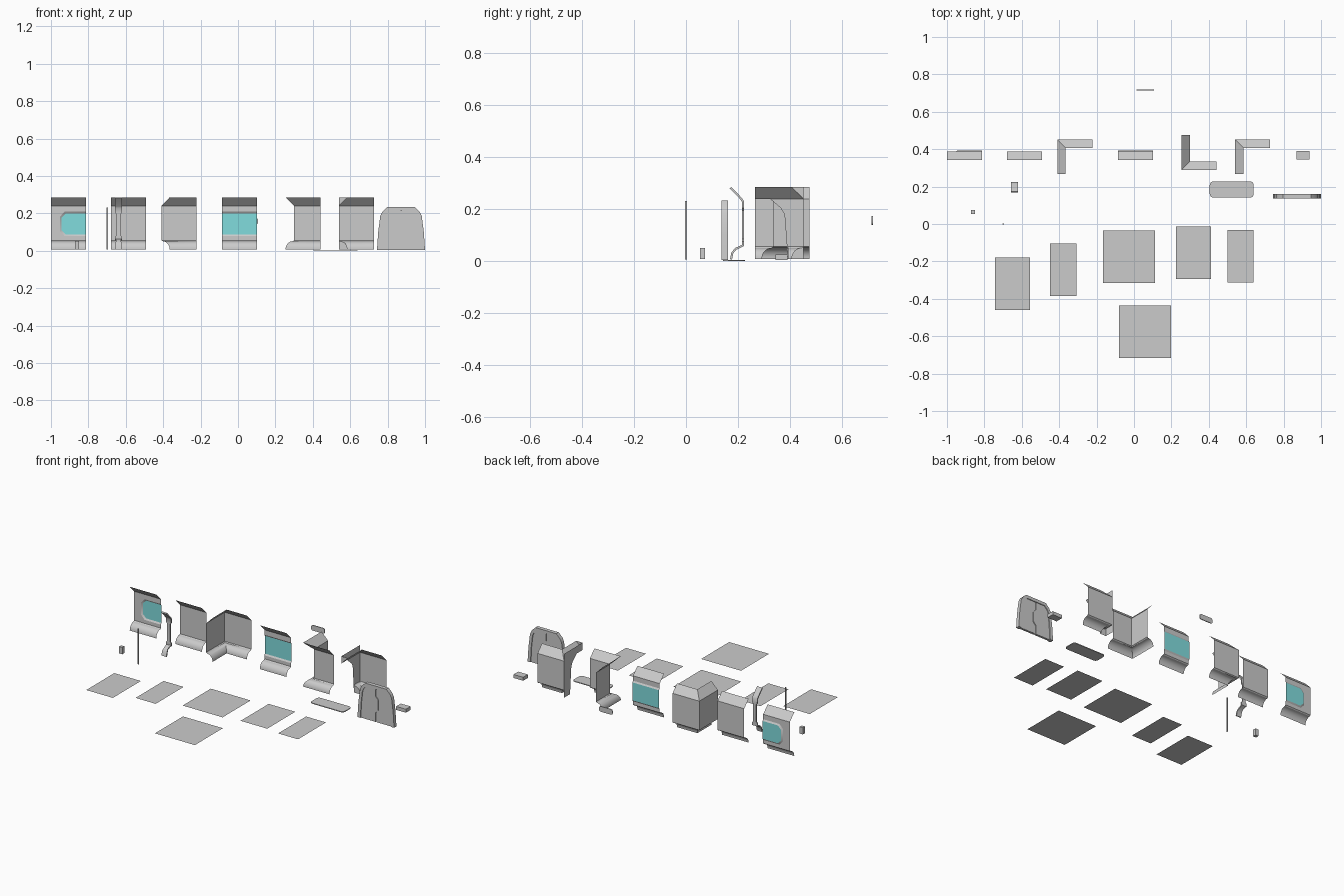
import bpy, math
from math import sin, cos, pi

if "Cube" in bpy.data.objects:
    bpy.data.objects.remove(bpy.data.objects["Cube"])

glass = bpy.data.materials.new("window_cyan")
glass.diffuse_color = (0.22, 0.72, 0.73, 1)
glass.use_nodes = True
glass.node_tree.nodes["Principled BSDF"].inputs["Base Color"].default_value = glass.diffuse_color


def make(name, verts, faces, mat=None):
    me = bpy.data.meshes.new(name)
    me.from_pydata(verts, [], faces)
    me.update()
    ob = bpy.data.objects.new(name, me)
    bpy.context.collection.objects.link(ob)
    me.shade_smooth()
    me.set_sharp_from_angle(angle=math.radians(32))
    if mat:
        me.materials.append(mat)
    return ob


def sheet(name, stations, prof, mat=None):
    """Sweep a wall profile (inward depth, height) along (x, y, inward dir) stations."""
    n = len(prof)
    v = [(x + dx * d, y + dy * d, z) for x, y, dx, dy in stations for d, z in prof]
    f = [(i * n + j, (i + 1) * n + j, (i + 1) * n + j + 1, i * n + j + 1)
         for i in range(len(stations) - 1) for j in range(n - 1)]
    return make(name, v, f, mat)


def prism(name, pts, lo, hi, axis):
    """Extrude a 2D outline: axis 'y' takes (x, z) points, axis 'z' takes (x, y)."""
    if sum(a[0] * b[1] - b[0] * a[1] for a, b in zip(pts, pts[1:] + pts[:1])) < 0:
        pts = pts[::-1]
    n = len(pts)
    if axis == 'z':
        v = [(a, b, h) for h in (lo, hi) for a, b in pts]
    else:
        v = [(a, h, b) for h in (hi, lo) for a, b in pts]
    f = [tuple(range(n))[::-1], tuple(range(n, 2 * n))]
    f += [(i, (i + 1) % n, (i + 1) % n + n, i + n) for i in range(n)]
    return make(name, v, f)


def box(name, x0, x1, y0, y1, z0, z1):
    return prism(name, [(x0, y0), (x1, y0), (x1, y1), (x0, y1)], z0, z1, 'z')


def rounded(x0, x1, y0, y1, r, seg):
    pts = []
    for k, (cx, cy) in enumerate([(x1 - r, y1 - r), (x0 + r, y1 - r), (x0 + r, y0 + r), (x1 - r, y0 + r)]):
        for i in range(seg + 1):
            a = pi / 2 * (k + i / seg)
            pts.append((cx + r * cos(a), cy + r * sin(a)))
    return pts


# Shared wall profile: leaning top, flat middle, rounded skirting
D, BASE, TOP, LEAN = 0.045, 0.008, 0.286, 0.24
lean = [(D, TOP), (0, LEAN)]
skirt = [(0, 0.056), (0.006, 0.051)] + [
    (0.006 + 0.039 * sin(a), BASE + 0.043 * cos(a)) for a in [pi / 16 * i for i in range(1, 9)]]
full = lean + skirt


def straight(x0, x1, y):
    return [(x1, y, 0, -1), (x0, y, 0, -1)]


# Plain wall and the two plain corners
sheet("plain_wall", straight(-0.68, -0.493, 0.388), full)
sheet("inner_corner_wall", [(-0.222, 0.452, 0, -1), (-0.41, 0.452, 1, -1), (-0.41, 0.266, 1, 0)], full)
sheet("outer_corner_wall", [(0.44, 0.335, 0, -1), (0.299, 0.335, -1, -1), (0.299, 0.476, -1, 0)], full)

# Middle window wall: sheet above and below the recessed pane
mid = straight(-0.086, 0.101, 0.387)
sheet("window_wall_upper", mid, lean + [(0, 0.209), (-0.006, 0.2)])
sheet("window_wall_lower", mid, [(-0.006, 0.087), (0, 0.078)] + skirt)
sheet("window_pane", mid, [(-0.006, 0.2), (-0.006, 0.087)], glass)

# Window end wall: chamfered opening, bevelled reveal, pane
end = straight(-1.0, -0.813, 0.387)
sheet("window_end_lean", end, lean)
sheet("window_end_skirt", end, skirt)
hole = [(-0.813, 0.209), (-0.927, 0.209), (-0.953, 0.181), (-0.953, 0.106), (-0.927, 0.078), (-0.813, 0.078)]
pane = [(-0.813, 0.2), (-0.92, 0.2), (-0.944, 0.176), (-0.944, 0.111), (-0.92, 0.087), (-0.813, 0.087)]
outline = hole + [(-0.813, 0.056), (-1.0, 0.056), (-1.0, LEAN), (-0.813, LEAN)]
make("window_end_wall", [(x, 0.387, z) for x, z in outline], [tuple(range(10))[::-1]][:1])
make("window_end_reveal", [(x, 0.387, z) for x, z in hole] + [(x, 0.393, z) for x, z in pane],
     [(i, i + 1, i + 7, i + 6) for i in range(5)])
make("window_end_pane", [(x, 0.393, z) for x, z in pane], [tuple(range(6))], glass)

# Corner with half a doorway cut into its side arm
cx, cy, ye, yo = 0.54, 0.452, 0.266, 0.392
corner = (cx, cy, 1, -1)
sheet("doorway_corner_wall", [(0.726, cy, 0, -1), corner], full)
sheet("doorway_lean", [corner, (cx, ye, 1, 0)], lean)
sheet("doorway_skirt", [corner, (cx, yo, 1, 0)], skirt)
side = [(cy, TOP), (ye, TOP), (ye, LEAN), (0.323, LEAN), (0.364, 0.205), (0.379, 0.18), (yo, BASE), (cy, BASE)]
make("doorway_side", [(cx, y, z) for y, z in side], [tuple(range(8))])
make("doorway_top_cap", [(cx, ye, LEAN), (cx + D, ye, TOP), (cx, ye, TOP)], [(0, 1, 2)])
make("doorway_skirt_cap", [(cx + d, yo, z) for d, z in skirt] + [(cx, yo, BASE)],
     [tuple(range(len(skirt) + 1))[::-1]])

# Wall strut: thick band following the wall profile with wider collars
stations = [(0.053, 0.286, .018), (0.012, 0.243, .018), (0.004, 0.23, .018), (0.003, 0.205, .018),
            (0.003, 0.195, .011), (0.003, 0.085, .011), (0.004, 0.075, .018), (0.004, 0.058, .018),
            (0.016, 0.052, .014), (0.034, 0.044, .014), (0.045, 0.03, .017), (0.05, 0.006, .017)]
sv, sf = [], []
for i, (d, z, w) in enumerate(stations):
    a, b = stations[max(i - 1, 0)], stations[min(i + 1, len(stations) - 1)]
    td, tz = b[0] - a[0], b[1] - a[1]
    ln = math.hypot(td, tz)
    nd, nz = -tz / ln * 0.008, td / ln * 0.008
    for s, o in ((-1, 0), (1, 0), (1, 1), (-1, 1)):
        sv.append((-0.639 + s * w, 0.227 - d - nd * o, min(max(z + nz * o, 0.006), 0.286)))
    if i:
        p, q = 4 * i - 4, 4 * i
        sf += [(p + k, q + k, q + (k + 1) % 4, p + (k + 1) % 4) for k in range(4)]
last = 4 * len(stations) - 4
sf += [(0, 1, 2, 3), (last + 3, last + 2, last + 1, last)]
make("wall_strut", sv, sf)

# Door: arched frame around two interlocking leaves
dc = 0.8715


def mirrored(half):
    return [(dc - x, z) for x, z in half] + [(dc + x, z) for x, z in half[::-1]]


outer = [(0.1285, 0.004), (0.122, 0.1), (0.111, 0.185), (0.1, 0.208), (0.074, 0.234)]
inner = [(0.108, 0.004), (0.103, 0.1), (0.094, 0.177), (0.085, 0.196), (0.066, 0.214)]
prism("door_frame", mirrored(outer) + mirrored(inner)[::-1], 0.137, 0.161, 'y')
seam = [(0, 0.214), (0, 0.165), (0.018, 0.145), (0.018, 0.082), (0, 0.062), (0, 0.004)]
g = 0.004
prism("door_leaf_left", [(dc - x, z) for x, z in inner] + [(dc + x - g, z) for x, z in seam], 0.142, 0.156, 'y')
prism("door_leaf_right", [(dc + x, z) for x, z in inner] + [(dc + x + g, z) for x, z in seam], 0.142, 0.156, 'y')
prism("door_core", mirrored(inner), 0.147, 0.151, 'y')

# Small loose fittings
box("wide_block", 0.87, 0.938, 0.344, 0.391, 0.004, 0.026)
box("small_post", -0.872, -0.85, 0.053, 0.074, 0.008, 0.051)
box("thin_pole", -0.702, -0.696, -0.003, 0.003, 0.006, 0.232)
prism("ceiling_lamp", rounded(0.405, 0.64, 0.142, 0.227, 0.018, 4), 0, 0.005, 'z')
prism("wall_plaque", rounded(0.014, 0.107, 0.14, 0.174, 0.01, 3), 0.714, 0.719, 'y')

# Floor and ceiling panels: left x, width, back y (all equally deep)
for i, (x, w, y) in enumerate([(-0.743, 0.187, -0.18), (-0.449, 0.141, -0.105), (-0.167, 0.28, -0.035),
                               (0.225, 0.187, -0.014), (0.5, 0.14, -0.031), (-0.081, 0.28, -0.436)]):
    make(f"floor_panel_{i + 1}", [(x, y - 0.281, 0.006), (x + w, y - 0.281, 0.006), (x + w, y, 0.006), (x, y, 0.006)],
         [(0, 1, 2, 3)])
